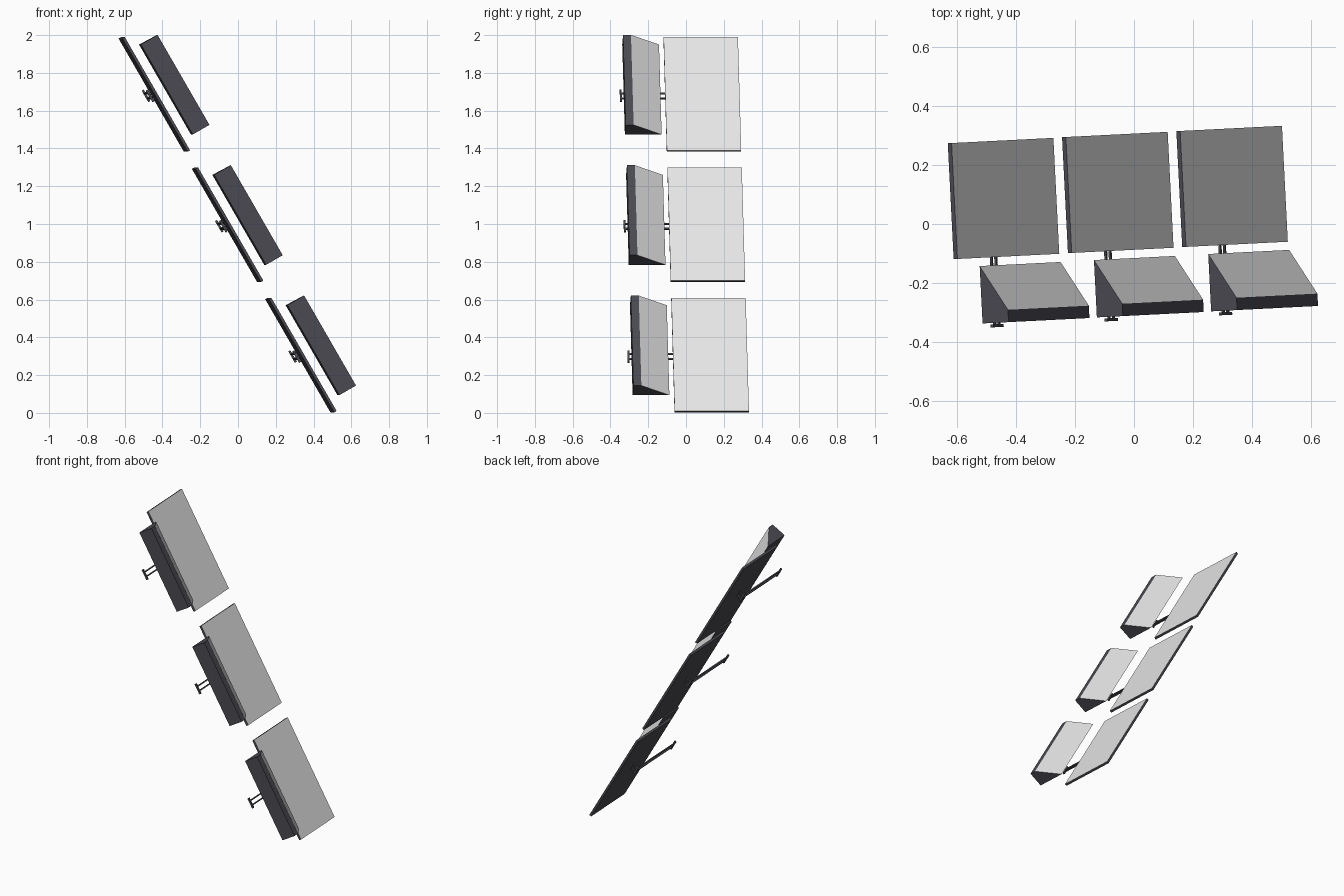
import bpy, bmesh, math
from mathutils import Matrix, Vector

if "Cube" in bpy.data.objects:
    bpy.data.objects.remove(bpy.data.objects["Cube"])


def material(name, rgb):
    m = bpy.data.materials.new(name)
    m.diffuse_color = (*rgb, 1)
    m.use_nodes = True
    m.node_tree.nodes["Principled BSDF"].inputs["Base Color"].default_value = m.diffuse_color
    return m


DARK = material("dark grey casing", (0.068, 0.068, 0.083))
LIGHT = material("light grey face", (0.8, 0.8, 0.8))

# Local frame of a unit: x runs down the slope, y across, z out of the panel
TILT = Matrix.Rotation(math.radians(2.9), 4, 'Z') @ Matrix.Rotation(math.radians(60), 4, 'Y')
MIDDLE = Vector((-0.055, 0.107, 0.996))
STEP = Vector((0.388, 0.0205, -0.69))


def finish(name, bm, frame, light_normal=None):
    """Make an object; faces pointing along light_normal get the light colour."""
    bmesh.ops.recalc_face_normals(bm, faces=bm.faces)
    bm.normal_update()
    if light_normal:
        for f in bm.faces:
            if f.normal.dot(Vector(light_normal).normalized()) > 0.95:
                f.material_index = 1
    mesh = bpy.data.meshes.new(name)
    bm.to_mesh(mesh)
    bm.free()
    mesh.materials.append(DARK)
    if light_normal:
        mesh.materials.append(LIGHT)
    ob = bpy.data.objects.new(name, mesh)
    ob.matrix_world = frame
    bpy.context.collection.objects.link(ob)


def box(name, centre, size, frame, light_normal=None):
    bm = bmesh.new()
    bmesh.ops.create_cube(bm, size=1, matrix=Matrix.Translation(centre) @ Matrix.Diagonal((*size, 1)))
    finish(name, bm, frame, light_normal)


def prism(name, profile, half, frame, light_normal):
    """Extrude a (y, z) profile along local x."""
    bm = bmesh.new()
    face = bm.faces.new([bm.verts.new((-half, y, z)) for y, z in profile])
    ext = bmesh.ops.extrude_face_region(bm, geom=[face])
    moved = [g for g in ext["geom"] if isinstance(g, bmesh.types.BMVert)]
    bmesh.ops.translate(bm, vec=(2 * half, 0, 0), verts=moved)
    finish(name, bm, frame, light_normal)


for i, row in enumerate(("upper", "middle", "lower")):
    frame = Matrix.Translation(MIDDLE + STEP * (i - 1)) @ TILT

    # flat panel and the wedge-shaped panel beside it
    box(f"{row}_panel", (0, 0, 0), (0.692, 0.394, 0.015), frame, (0, 0, 1))
    wedge = [(-0.225, 0.052), (-0.42, 0.052), (-0.42, 0.154), (-0.378, 0.154)]
    prism(f"{row}_wedge", wedge, 0.275, frame, (0, 0.102, 0.153))

    # bracket: twin rods with end plates, posts holding it to the panel back
    u, n = -0.015, -0.042
    for side in (-1, 1):
        x = u + side * 0.015
        box(f"{row}_rod", (x, -0.215, n), (0.008, 0.43, 0.008), frame)
        box(f"{row}_post", (x, 0, n / 2 - 0.004), (0.008, 0.01, -n - 0.008), frame)
    for y in (0, -0.43):
        box(f"{row}_end_plate", (u, y, n), (0.07, 0.01, 0.012), frame)
